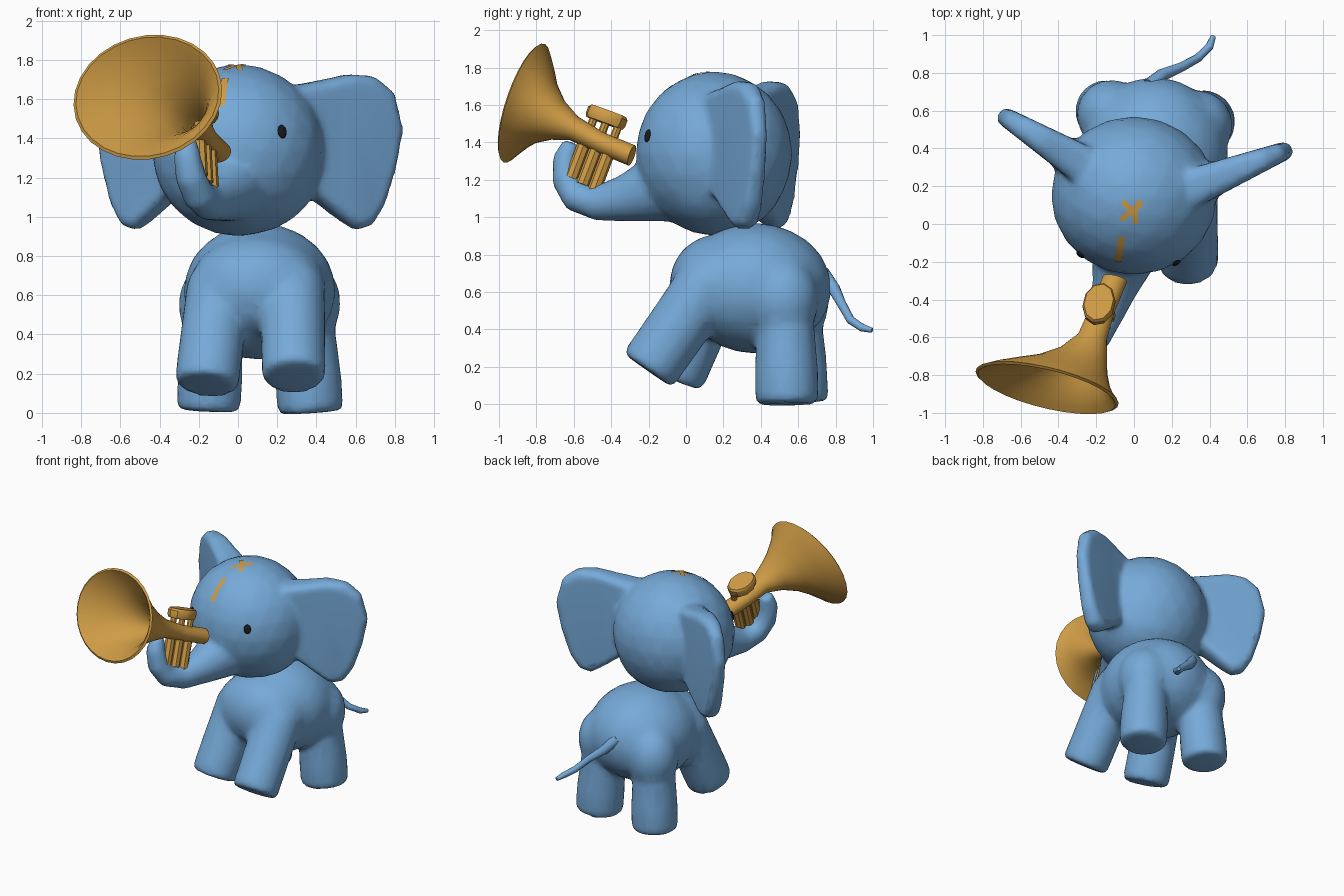
import bpy, bmesh, math
from mathutils import Vector, Matrix

if "Cube" in bpy.data.objects:
    bpy.data.objects.remove(bpy.data.objects["Cube"])


def material(name, rgb):
    m = bpy.data.materials.new(name)
    m.use_nodes = True
    col = (*rgb, 1)
    m.diffuse_color = col
    bsdf = m.node_tree.nodes["Principled BSDF"]
    bsdf.inputs["Base Color"].default_value = col
    bsdf.inputs["Roughness"].default_value = 0.7
    return m


blue = material("sky_blue", (0.18, 0.40, 0.69))
gold = material("brass_gold", (0.62, 0.33, 0.06))
black = material("black", (0.01, 0.01, 0.01))


def finish(bm, name, mat, angle=40):
    bmesh.ops.recalc_face_normals(bm, faces=bm.faces)
    mesh = bpy.data.meshes.new(name)
    bm.to_mesh(mesh)
    bm.free()
    mesh.materials.append(mat)
    ob = bpy.data.objects.new(name, mesh)
    bpy.context.collection.objects.link(ob)
    bpy.ops.object.select_all(action='DESELECT')
    ob.select_set(True)
    bpy.context.view_layer.objects.active = ob
    bpy.ops.object.shade_smooth_by_angle(angle=math.radians(angle))
    return ob


def blend(ob, voxel, softness):
    """Fuse overlapping volumes into one soft skin."""
    r = ob.modifiers.new("fuse", 'REMESH')
    r.mode = 'VOXEL'
    r.voxel_size = voxel
    r.use_smooth_shade = True
    s = ob.modifiers.new("soften", 'SMOOTH')
    s.factor = 0.5
    s.iterations = softness
    d = ob.modifiers.new("simplify", 'DECIMATE')
    d.ratio = 0.2


def ellipsoid(bm, centre, radii, turn=Matrix()):
    mat = Matrix.Translation(centre) @ turn @ Matrix.Diagonal((*radii, 1))
    bmesh.ops.create_icosphere(bm, subdivisions=3, radius=1, matrix=mat)


def loft(bm, rings):
    vs = [[bm.verts.new(p) for p in ring] for ring in rings]
    n = len(vs[0])
    for a, b in zip(vs, vs[1:]):
        for i in range(n):
            j = (i + 1) % n
            bm.faces.new((a[i], a[j], b[j], b[i]))
    bm.faces.new(vs[0][::-1])
    bm.faces.new(vs[-1])


def ring(c, u, w, ru, rw, n):
    return [c + u * ru * math.cos(t) + w * rw * math.sin(t)
            for t in (2 * math.pi * k / n for k in range(n))]


def tube(bm, path, sides=16):
    """Round tube through (x, y, z, radius) points."""
    pts = [Vector(p[:3]) for p in path]
    rings = []
    for i, p in enumerate(pts):
        t = (pts[min(i + 1, len(pts) - 1)] - pts[max(i - 1, 0)]).normalized()
        u = Vector((1, 0, 0))
        u = (u - t * u.dot(t)).normalized()
        rings.append(ring(p, u, t.cross(u), path[i][3], path[i][3], sides))
    loft(bm, rings)


def leg(bm, foot, top, r, r_top):
    foot, top = Vector(foot), Vector(top)
    steps = ((0, r * 0.93), (0.05, r), (0.3, r), (1, r_top))
    tube(bm, [(*foot.lerp(top, f), rad) for f, rad in steps], 20)


# body with chest, hips and four legs
bm = bmesh.new()
ellipsoid(bm, (0.11, 0.37, 0.62), (0.39, 0.41, 0.35))
ellipsoid(bm, (0.10, 0.17, 0.64), (0.35, 0.26, 0.27))
ellipsoid(bm, (0.335, 0.52, 0.56), (0.19, 0.19, 0.23))
ellipsoid(bm, (-0.12, 0.58, 0.55), (0.185, 0.185, 0.23))
leg(bm, (0.285, -0.205, 0.18), (0.275, 0.13, 0.66), 0.165, 0.17)
leg(bm, (-0.16, -0.065, 0.14), (-0.10, 0.17, 0.66), 0.165, 0.16)
leg(bm, (0.37, 0.54, 0.0), (0.33, 0.53, 0.62), 0.17, 0.14)
leg(bm, (-0.15, 0.60, 0.01), (-0.12, 0.57, 0.62), 0.165, 0.14)
blend(finish(bm, "body_and_legs", blue), 0.022, 9)

# tail
bm = bmesh.new()
tube(bm, [(0.08, 0.73, 0.70, 0.04), (0.15, 0.79, 0.62, 0.034), (0.25, 0.83, 0.54, 0.026),
          (0.34, 0.88, 0.45, 0.023), (0.40, 0.94, 0.41, 0.022), (0.42, 0.995, 0.395, 0.014)], 10)
finish(bm, "tail", blue)

# head with trunk and ears
EAR = [(-0.3, 1.67), (0.1, 1.705), (0.4, 1.735), (0.7, 1.725), (0.93, 1.64), (1.03, 1.45),
       (0.95, 1.25), (0.81, 1.05), (0.66, 0.945), (0.48, 0.925), (0.3, 0.98), (0.1, 1.05), (-0.2, 1.15)]


def ear(bm, root, tip):
    root, tip = Vector(root), Vector(tip)
    along = tip - root
    normal = Vector((-along.y, along.x, 0)).normalized()
    rings = []
    for side, scale in ((-1, 0.9), (-0.5, 0.98), (0.5, 0.98), (1, 0.9)):
        pts = []
        for s, z in EAR:
            s2, z2 = 0.4 + (s - 0.4) * scale, 1.35 + (z - 1.35) * scale
            p = root + along * s2 + normal * side * (0.095 - 0.05 * s2)
            pts.append((p.x, p.y, z2))
        rings.append(pts)
    loft(bm, rings)


bm = bmesh.new()
ellipsoid(bm, (0.0, 0.15, 1.34), (0.44, 0.42, 0.44))
ellipsoid(bm, (0.01, 0.16, 1.22), (0.40, 0.37, 0.315))
tube(bm, [(0.0, 0.05, 1.20, 0.24), (-0.05, -0.16, 1.15, 0.18), (-0.10, -0.33, 1.10, 0.125),
          (-0.15, -0.48, 1.075, 0.095), (-0.20, -0.59, 1.11, 0.085), (-0.24, -0.64, 1.20, 0.08),
          (-0.26, -0.645, 1.31, 0.07), (-0.26, -0.61, 1.40, 0.05)])
ear(bm, (0.38, 0.22, 0), (0.83, 0.40, 0))
ear(bm, (-0.33, 0.35, 0), (-0.71, 0.585, 0))
head = finish(bm, "head_trunk_and_ears", blue)
blend(head, 0.02, 6)


def head_normal(p):
    d = Vector(p) - Vector((0, 0.15, 1.34))
    return Vector((d.x / 0.44 ** 2, d.y / 0.42 ** 2, d.z / 0.44 ** 2)).normalized()


# eyes, nearly flush with the head
for name, pos in (("left_eye", (0.225, -0.206, 1.435)), ("right_eye", (-0.285, -0.163, 1.42))):
    bm = bmesh.new()
    turn = head_normal(pos).to_track_quat('Z', 'Y').to_matrix().to_4x4()
    ellipsoid(bm, pos, (0.025, 0.035, 0.01), turn)
    finish(bm, name, black)

# gold flecks on the crown, laid onto the head
STRIPS = [((-0.07, 0.02), (0, 0.08), 0.03), ((-0.06, 0.12), (-0.01, 0.07), 0.03),
          ((0.04, 0.12), (-0.01, 0.06), 0.035), ((0, 0.08), (0.01, 0), 0.03),
          ((-0.065, -0.07), (-0.085, -0.2), 0.036)]
bm = bmesh.new()
for a, b, width in STRIPS:
    a, b = Vector((*a, 0)), Vector((*b, 0))
    side = Vector((0, 0, 1)).cross(b - a).normalized() * width / 2
    prev = None
    for k in range(6):
        p = a.lerp(b, k / 5)
        p.z = 1.34 + 0.44 * math.sqrt(1 - (p.x / 0.44) ** 2 - ((p.y - 0.15) / 0.42) ** 2)
        pair = [bm.verts.new(p - side), bm.verts.new(p + side)]
        if prev:
            bm.faces.new((prev[0], pair[0], pair[1], prev[1]))
        prev = pair
flecks = finish(bm, "crown_flecks", gold)
wrap = flecks.modifiers.new("lay_on_head", 'SHRINKWRAP')
wrap.target = head
wrap.wrap_mode = 'ABOVE_SURFACE'
wrap.offset = 0.005

# horn pipe and flared bell
axis = Vector((-0.235, -0.92, 0.315)).normalized()
across = Vector((0.96, -0.20, 0.10))
across = (across - axis * across.dot(axis)).normalized()
upward = across.cross(axis)
if upward.z < 0:
    upward.negate()
BELL = [(-0.10, -0.29, 1.33, 0.066), (-0.17, -0.46, 1.40, 0.066), (-0.22, -0.60, 1.475, 0.078),
        (-0.27, -0.69, 1.52, 0.13), (-0.335, -0.755, 1.56, 0.20), (-0.40, -0.80, 1.59, 0.28),
        (-0.445, -0.84, 1.605, 0.35), (-0.46, -0.865, 1.61, 0.39)]
bm = bmesh.new()
outer = [ring(Vector(p[:3]), across, upward, p[3], p[3] * 0.86, 28) for p in BELL]
inner = [ring(Vector(p[:3]) + axis * 0.01, across, upward, p[3] - 0.015, p[3] * 0.86 - 0.015, 28)
         for p in BELL[:0:-1]]
loft(bm, outer + inner)
finish(bm, "horn_bell", gold)

# three valves under a shared cap
lean = Vector((-0.05, 0.35, 0.93)).normalized()
for i in range(3):
    p = Vector((-0.145, -0.41, 1.36)) + Vector((-0.028, -0.06, 0.035)) * i
    bm = bmesh.new()
    tube(bm, [(*(p - lean * 0.235), 0.036), (*(p + lean * 0.03), 0.036)], 8)
    tube(bm, [(*p, 0.022), (*(p + lean * 0.15), 0.022)], 8)
    finish(bm, f"valve_{i + 1}", gold, 30)
bm = bmesh.new()
mid = Vector((-0.185, -0.425, 1.535))
long = (axis - lean * axis.dot(lean)).normalized()
wide = lean.cross(long)
loft(bm, [ring(mid + lean * h, long, wide, 0.115 * s, 0.085 * s, 10)
          for h, s in ((-0.035, 0.92), (-0.015, 1), (0.02, 1), (0.035, 0.9))])
finish(bm, "valve_cap", gold, 30)
